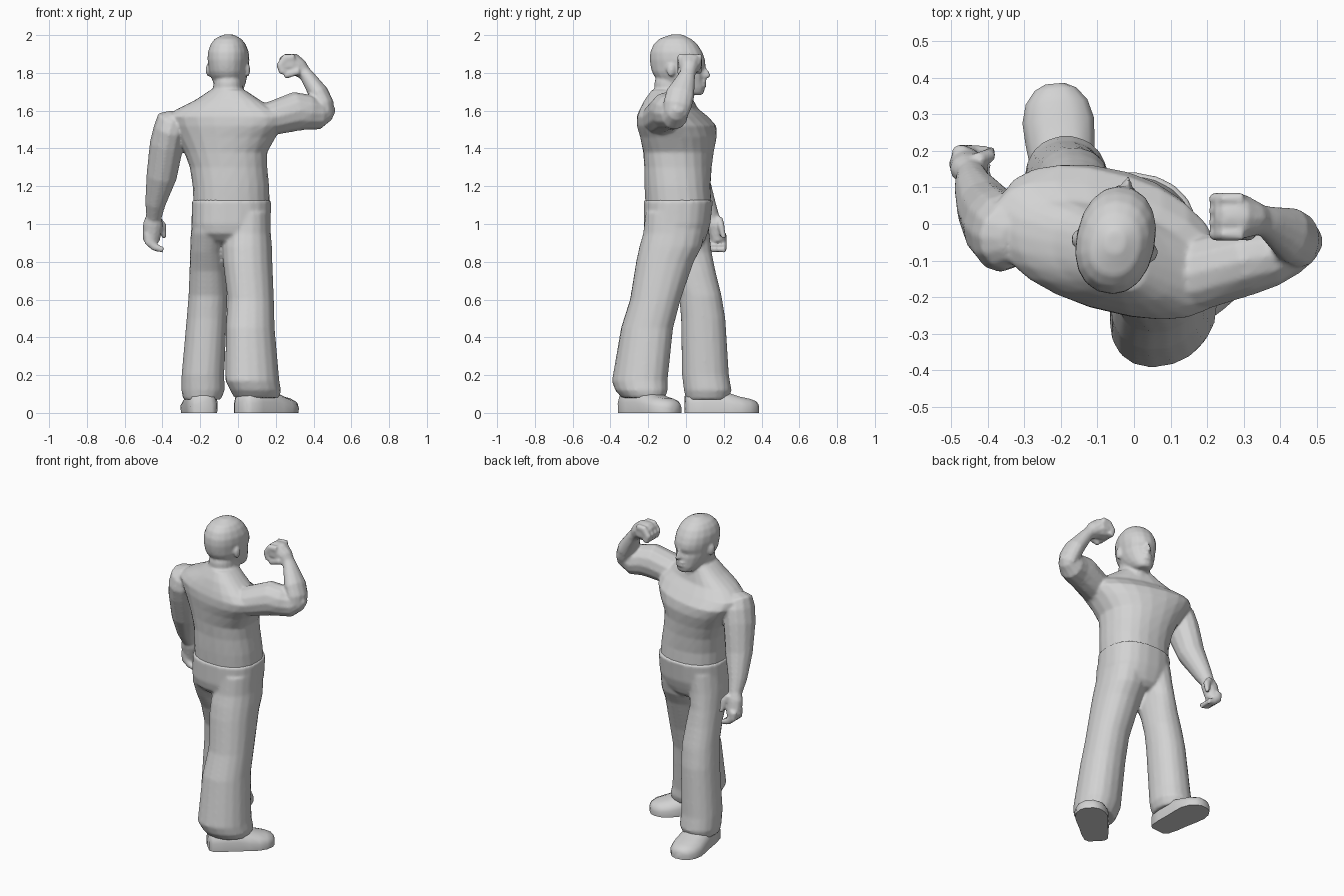
import bpy, bmesh, math
from mathutils import Vector, Matrix

grey = bpy.data.materials.new("plain_grey")
grey.diffuse_color = (0.65, 0.65, 0.65, 1)


def select(obs):
    bpy.ops.object.select_all(action='DESELECT')
    for ob in obs:
        ob.select_set(True)
    bpy.context.view_layer.objects.active = obs[0]


def finish(name, bm, matrix=None, angle=50):
    bmesh.ops.recalc_face_normals(bm, faces=bm.faces)
    if matrix:
        bmesh.ops.transform(bm, matrix=matrix, verts=bm.verts)
    me = bpy.data.meshes.new(name)
    bm.to_mesh(me)
    bm.free()
    me.materials.append(grey)
    ob = bpy.data.objects.new(name, me)
    bpy.context.collection.objects.link(ob)
    select([ob])
    bpy.ops.object.shade_smooth_by_angle(angle=math.radians(angle))
    return ob


def fuse(name, obs, voxel, smooth):
    """Melt overlapping parts into one continuous skin."""
    select(obs)
    bpy.ops.object.join()
    ob = bpy.context.view_layer.objects.active
    ob.name = name
    ob.modifiers.clear()
    m = ob.modifiers.new("melt", 'REMESH')
    m.mode, m.voxel_size, m.use_smooth_shade = 'VOXEL', voxel, True
    s = ob.modifiers.new("soften", 'SMOOTH')
    s.factor, s.iterations = 0.5, smooth
    for mod in ("melt", "soften"):
        bpy.ops.object.modifier_apply(modifier=mod)
    ob.data.materials.clear()
    ob.data.materials.append(grey)
    bpy.ops.object.shade_smooth()


def skin(name, loops, matrix=None, angle=50):
    """Bridge equal point loops and cap both ends."""
    bm = bmesh.new()
    rows = [[bm.verts.new(p) for p in loop] for loop in loops]
    n = len(rows[0])
    for a, b in zip(rows, rows[1:]):
        for i in range(n):
            j = (i + 1) % n
            bm.faces.new((a[i], a[j], b[j], b[i]))
    bm.faces.new(rows[0])
    bm.faces.new(rows[-1])
    return finish(name, bm, matrix, angle)


def unit_ring(n, power):
    for i in range(n):
        a = 2 * math.pi * i / n
        c, s = math.cos(a), math.sin(a)
        yield (math.copysign(abs(c) ** (2 / power), c),
               math.copysign(abs(s) ** (2 / power), s))


def stack(name, rings, n=18, power=2.2, skew=lambda z: 0):
    """Level rings: z, x min, x max, y min, y max; skew turns them by height."""
    loops = []
    for z, x0, x1, y0, y1 in rings:
        k = skew(z)
        cx, cy, rx, ry = (x0 + x1) / 2, (y0 + y1) / 2, (x1 - x0) / 2, (y1 - y0) / 2
        ry = math.sqrt(max(ry * ry - (k * rx) ** 2, 1e-6))
        loops.append([(cx + rx * c, cy + ry * s + k * rx * c, z)
                      for c, s in unit_ring(n, power)])
    return skin(name, loops)


def limb(name, stations, n=12):
    """Tube through stations: x, y, z, radius across, radius along y."""
    pts = [Vector(s[:3]) for s in stations]
    loops = []
    for i, (p, s) in enumerate(zip(pts, stations)):
        t = (pts[min(i + 1, len(pts) - 1)] - pts[max(i - 1, 0)]).normalized()
        u = t.cross(Vector((0, 1, 0))).normalized()
        v = u.cross(t)
        loops.append([p + u * c * s[3] + v * q * s[4] for c, q in unit_ring(n, 2)])
    return skin(name, loops)


def blob(name, loc, size, matrix):
    bm = bmesh.new()
    bmesh.ops.create_uvsphere(bm, u_segments=10, v_segments=6, radius=1)
    return finish(name, bm, matrix @ Matrix.LocRotScale(Vector(loc), None, Vector(size)))


# Torso, twisted so the raised-arm shoulder sits further back
torso = stack("torso", [
    (1.09, -.235, .168, -.215, .135), (1.20, -.24, .165, -.22, .13),
    (1.30, -.255, .155, -.22, .135), (1.38, -.285, .155, -.225, .145),
    (1.46, -.33, .20, -.24, .16), (1.52, -.37, .24, -.255, .155),
    (1.57, -.385, .245, -.255, .11), (1.61, -.32, .19, -.24, .06),
    (1.66, -.22, .11, -.215, .035), (1.71, -.145, .035, -.18, .015)],
    n=22, power=2.3, skew=lambda z: -.24 * min(1, max(0, (z - 1.15) / .38)))

# Trousers: hips and two wide legs
hips = stack("hips", [
    (1.128, -.244, .175, -.224, .144), (1.0, -.247, .174, -.225, .13),
    (.95, -.235, .165, -.215, .115), (.91, -.19, .11, -.175, .10),
    (.88, -.10, .02, -.10, .07)], n=22, power=2.4)
left_leg = stack("left_leg", [
    (1.06, -.24, -.03, -.20, .12), (.95, -.25, -.055, -.185, .125),
    (.85, -.254, -.072, -.135, .137), (.75, -.257, -.063, -.08, .157),
    (.62, -.262, -.056, -.037, .189), (.50, -.272, -.06, -.027, .209),
    (.20, -.299, -.073, -.022, .228), (.12, -.30, -.07, -.012, .242),
    (.07, -.29, -.09, 0, .225)])
right_leg = stack("right_leg", [
    (1.06, -.06, .17, -.215, .10), (.95, -.075, .174, -.228, .10),
    (.88, -.085, .18, -.248, .085), (.80, -.08, .182, -.265, .042),
    (.60, -.055, .19, -.297, -.028), (.45, -.065, .194, -.344, -.068),
    (.17, -.067, .219, -.392, -.098), (.12, -.042, .228, -.375, -.098),
    (.08, -.02, .22, -.34, -.11)], skew=lambda z: max(0, .17 * (1 - z)))
fuse("trousers", [hips, left_leg, right_leg], .01, 4)


# Shoes: D-shaped sections from heel to toe
def shoe(name, heel, yaw):
    loops = []
    for d, w, h in [(0, .045, .09), (.02, .068, .11), (.09, .08, .125), (.17, .085, .125),
                    (.23, .092, .105), (.29, .095, .085), (.34, .082, .075),
                    (.375, .055, .062), (.39, .025, .045)]:
        half = [(w, 0), (w * 1.03, h * .45), (w * .85, h * .8), (w * .4, h)]
        loops.append([(-x, d, z) for x, z in half] + [(x, d, z) for x, z in half[::-1]])
    skin(name, loops, Matrix.Translation(heel) @ Matrix.Rotation(yaw, 4, 'Z'))


shoe("left_shoe", (-.182, -.005, 0), math.radians(5))
shoe("right_shoe", (.013, -.325, 0), math.radians(-46))

# Neck and head, built facing +y then turned
neck = stack("neck", [(1.60, -.16, .05, -.17, .03), (1.68, -.135, .03, -.168, .03),
                      (1.75, -.13, .025, -.168, .04), (1.80, -.12, .015, -.15, .04)])
turn = Matrix.Translation((-.05, -.045, 0)) @ Matrix.Rotation(-.2, 4, 'Z')
head = stack("head", [(z, -w, w, y0, y1) for z, w, y0, y1 in [
    (1.682, .034, .06, .13), (1.695, .052, .01, .142), (1.72, .07, -.04, .146),
    (1.75, .084, -.09, .144), (1.785, .095, -.125, .144), (1.808, .10, -.137, .138),
    (1.838, .104, -.144, .150), (1.87, .108, -.148, .147), (1.91, .106, -.145, .132),
    (1.95, .092, -.128, .107), (1.98, .07, -.098, .073), (2.003, .025, -.035, .025)]])
head.data.transform(turn)
nose = skin("nose", [[(-w, .12, z), (0, y, z), (w, .12, z)] for z, y, w in
                     [(1.845, .15, .014), (1.782, .185, .036), (1.768, .16, .03)]], turn)
body = [torso, neck, head, nose]
for z in (1.752, 1.732):
    body.append(blob("lip", (0, .14, z), (.032, .018, .009), turn))
for s in (-1, 1):
    body.append(blob("ear", (s * .106, -.015, 1.815), (.014, .024, .036), turn))

# Lowered left arm and its loosely curled hand
body.append(limb("left_arm", [
    (-.325, -.04, 1.575, .04, .06), (-.345, -.035, 1.55, .085, .09),
    (-.36, -.025, 1.50, .088, .11), (-.378, -.005, 1.42, .09, .105),
    (-.405, .04, 1.25, .081, .082), (-.437, .10, 1.11, .055, .058),
    (-.445, .135, 1.04, .042, .042)]))
body.append(limb("left_palm", [
    (-.445, .135, 1.05, .038, .038), (-.45, .15, 1.0, .054, .044),
    (-.46, .17, .91, .046, .042)], n=10))
for i in range(4):
    y = .135 + i * .022
    body.append(limb("left_finger", [
        (-.475, y, .95, .024, .017), (-.47, y, .905, .028, .017),
        (-.44, y, .877, .022, .017), (-.395, y, .862, .016, .014)], n=6))
body.append(limb("left_thumb", [
    (-.43, .175, 1.03, .02, .02), (-.40, .185, .99, .024, .02),
    (-.39, .20, .925, .012, .012)], n=8))

# Raised right arm: upper arm, bent forearm and fist
body.append(limb("right_upper_arm", [
    (.10, -.15, 1.55, .08, .085), (.18, -.135, 1.56, .09, .10),
    (.31, -.10, 1.597, .104, .094), (.37, -.085, 1.592, .094, .087),
    (.43, -.06, 1.582, .082, .077), (.475, -.045, 1.597, .052, .057),
    (.508, -.035, 1.612, .018, .025)]))
body.append(limb("right_forearm", [
    (.465, -.06, 1.555, .025, .04), (.463, -.055, 1.58, .045, .065),
    (.453, -.045, 1.63, .056, .077), (.428, -.03, 1.69, .054, .077),
    (.365, .005, 1.785, .038, .045), (.335, .015, 1.815, .038, .04)]))
body.append(limb("right_fist", [
    (.355, .01, 1.795, .036, .038), (.325, .015, 1.825, .05, .05),
    (.295, .02, 1.845, .06, .064), (.255, .02, 1.845, .058, .066),
    (.225, .02, 1.84, .04, .058)], n=10))
for i in range(4):
    y = -.028 + i * .032
    body.append(limb("right_finger", [
        (.30, y, 1.885, .018, .02), (.25, y, 1.878, .024, .02),
        (.222, y, 1.84, .022, .02), (.24, y, 1.80, .024, .019)], n=6))
body.append(limb("right_thumb", [
    (.325, -.03, 1.81, .02, .018), (.245, -.026, 1.785, .02, .016)], n=8))
fuse("upper_body", body, .008, 4)
